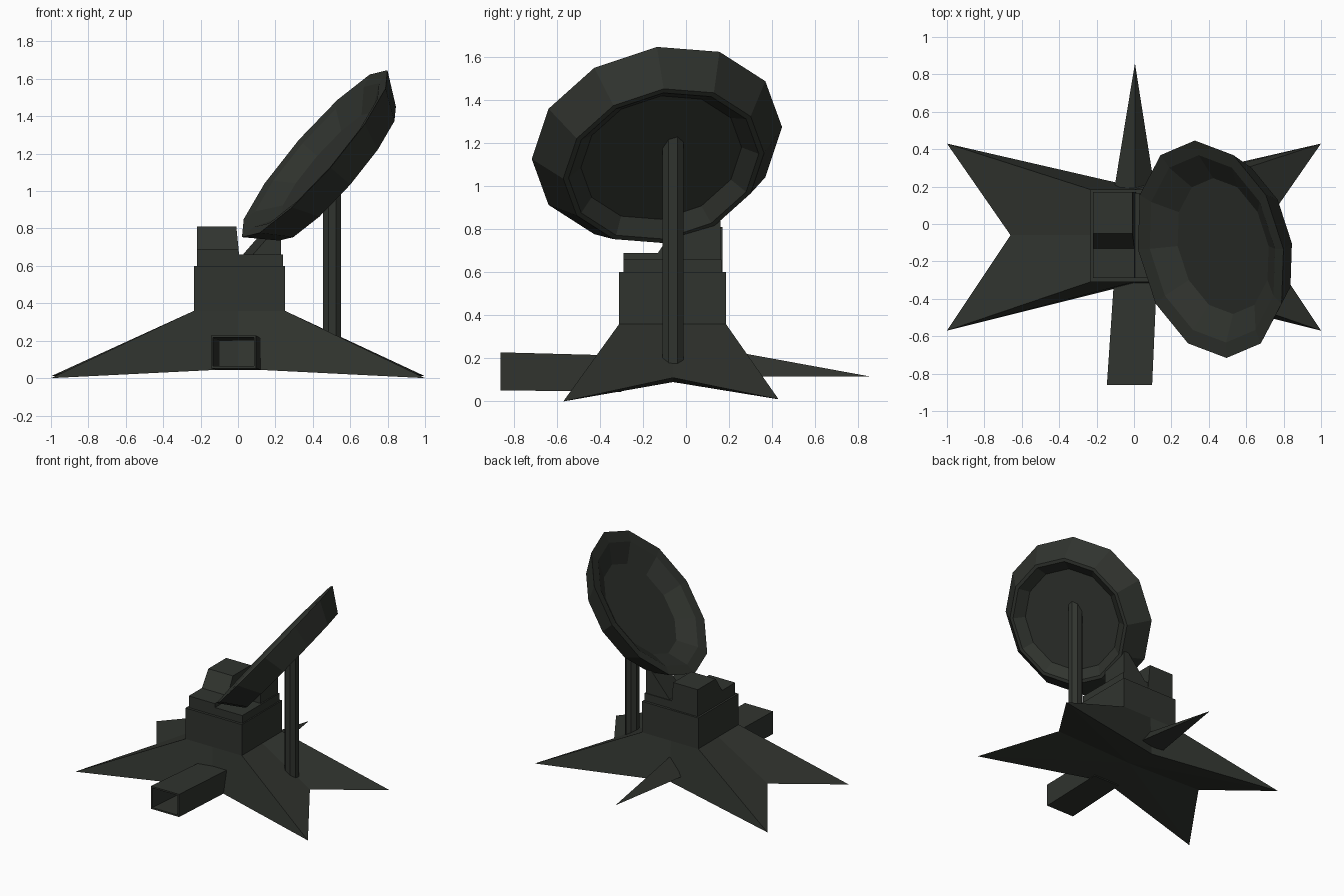
import bpy, bmesh
from math import cos, sin, pi
from mathutils import Vector

if "Cube" in bpy.data.objects:
    bpy.data.objects.remove(bpy.data.objects["Cube"])

mat = bpy.data.materials.new("dark_olive")
mat.diffuse_color = (0.03, 0.034, 0.028, 1)
mat.use_nodes = True
mat.node_tree.nodes["Principled BSDF"].inputs["Base Color"].default_value = mat.diffuse_color


def finish(name, bm):
    bmesh.ops.recalc_face_normals(bm, faces=bm.faces)
    me = bpy.data.meshes.new(name)
    bm.to_mesh(me)
    bm.free()
    me.materials.append(mat)
    ob = bpy.data.objects.new(name, me)
    bpy.context.collection.objects.link(ob)
    return ob


def loft(name, rings, cap_start=True, cap_end=True, closed=False):
    """Bridge point rings of equal length, with optional end caps."""
    bm = bmesh.new()
    loops = [[bm.verts.new(p) for p in r] for r in rings]
    n = len(loops[0])
    pairs = list(zip(loops, loops[1:])) + ([(loops[-1], loops[0])] if closed else [])
    for a, b in pairs:
        for i in range(n):
            j = (i + 1) % n
            bm.faces.new((a[i], a[j], b[j], b[i]))
    if cap_start and not closed:
        bm.faces.new(loops[0])
    if cap_end and not closed:
        bm.faces.new(loops[-1])
    return finish(name, bm)


def box(name, x0, x1, y0, y1, z0, z1):
    rect = [(x0, y0), (x1, y0), (x1, y1), (x0, y1)]
    return loft(name, [[(x, y, z) for x, y in rect] for z in (z0, z1)])


# Star-shaped base with four pointed legs
lower = [(1, .43, .01), (0, .2, .05), (-1, .43, .01), (-.66, -.06, .11),
         (-1, -.57, 0), (0, -.32, .05), (1, -.57, 0), (.66, -.06, .11)]
upper = [(.25, .185, .36), (0, .185, .36), (-.235, .185, .36), (-.235, -.06, .36),
         (-.235, -.31, .36), (0, -.31, .36), (.25, -.31, .36), (.25, -.06, .36)]
base = loft("star_base", [lower, upper], cap_start=False)
bm = bmesh.new()
bm.from_mesh(base.data)
rim = [e for e in bm.edges if e.is_boundary]
hub = bm.verts.new((0, -.06, .09))
for e in rim:
    bm.faces.new((e.verts[0], e.verts[1], hub))
bmesh.ops.recalc_face_normals(bm, faces=bm.faces)
bm.to_mesh(base.data)
bm.free()

# Rear spike
bm = bmesh.new()
tip, a, b, c = [bm.verts.new(p) for p in
                [(.005, .86, .115), (-.11, .16, .115), (.115, .16, .115), (.005, .16, .243)]]
for f in ((a, b, c), (tip, a, c), (tip, c, b), (tip, b, a)):
    bm.faces.new(f)
finish("rear_spike", bm)


# Hollow entrance tunnel, slightly skewed
def tunnel_ring(y, t):
    k = (y + .86) / .56
    x0, x1 = -.145 + .038 * k + t, .097 + .025 * k - t
    z0, z1 = .052 - .008 * k + t, .228 - .015 * k - t
    return [(x0, y, z0), (x1, y, z0), (x1, y, z1), (x0, y, z1)]


loft("entrance_tunnel", [tunnel_ring(-.3, 0), tunnel_ring(-.862, 0),
                         tunnel_ring(-.862, .012), tunnel_ring(-.3, .012)], closed=True)

# Central block and the housings on its roof
box("main_block", -.235, .25, -.31, .185, .36, .6)
box("low_roof_step", 0, .24, -.29, .165, .6, .66)
side = [(-.29, .6), (-.29, .69), (-.13, .69), (-.05, .81), (.17, .81), (.17, .6)]
loft("roof_housing", [[(-.22, y, z) for y, z in side],
                      [(.01 - .1 * max(0, z - .62), y, z) for y, z in side]])

# Dish frame: centre of the front rim and facing direction
C = Vector((.41, -.135, 1.2))
N = Vector((-.74, -.19, .645)).normalized()
U = (Vector((0, 1, 0)) - N * N.y).normalized()
V = N.cross(U)


def dish_ring(r, depth):
    return [C - N * depth + (U * cos(i * pi / 6) + V * sin(i * pi / 6)) * r for i in range(12)]


def dish_z(x, y, depth):
    p = C - N * depth
    return p.z - (N.x * (x - p.x) + N.y * (y - p.y)) / N.z


loft("dish", [dish_ring(r, d) for r, d in
              [(.37, .09), (.51, .012), (.592, 0), (.475, .165), (.45, .165), (.38, .105)]])

# Pillar behind the dish and the strut, both cut off at the dish back
px = [(.03, -.05), (.23, -.05), (.23, .16), (.03, .16)]
loft("dish_pillar", [[(x, y, .6) for x, y in px],
                     [(x, y, dish_z(x, y, .12)) for x, y in px]])
st = [(.503 + .053 * cos((i + .5) * pi / 4), -.06 + .053 * sin((i + .5) * pi / 4)) for i in range(8)]
loft("dish_strut", [[(x, y, .15) for x, y in st],
                    [(x, y, dish_z(x, y, .1)) for x, y in st]])
